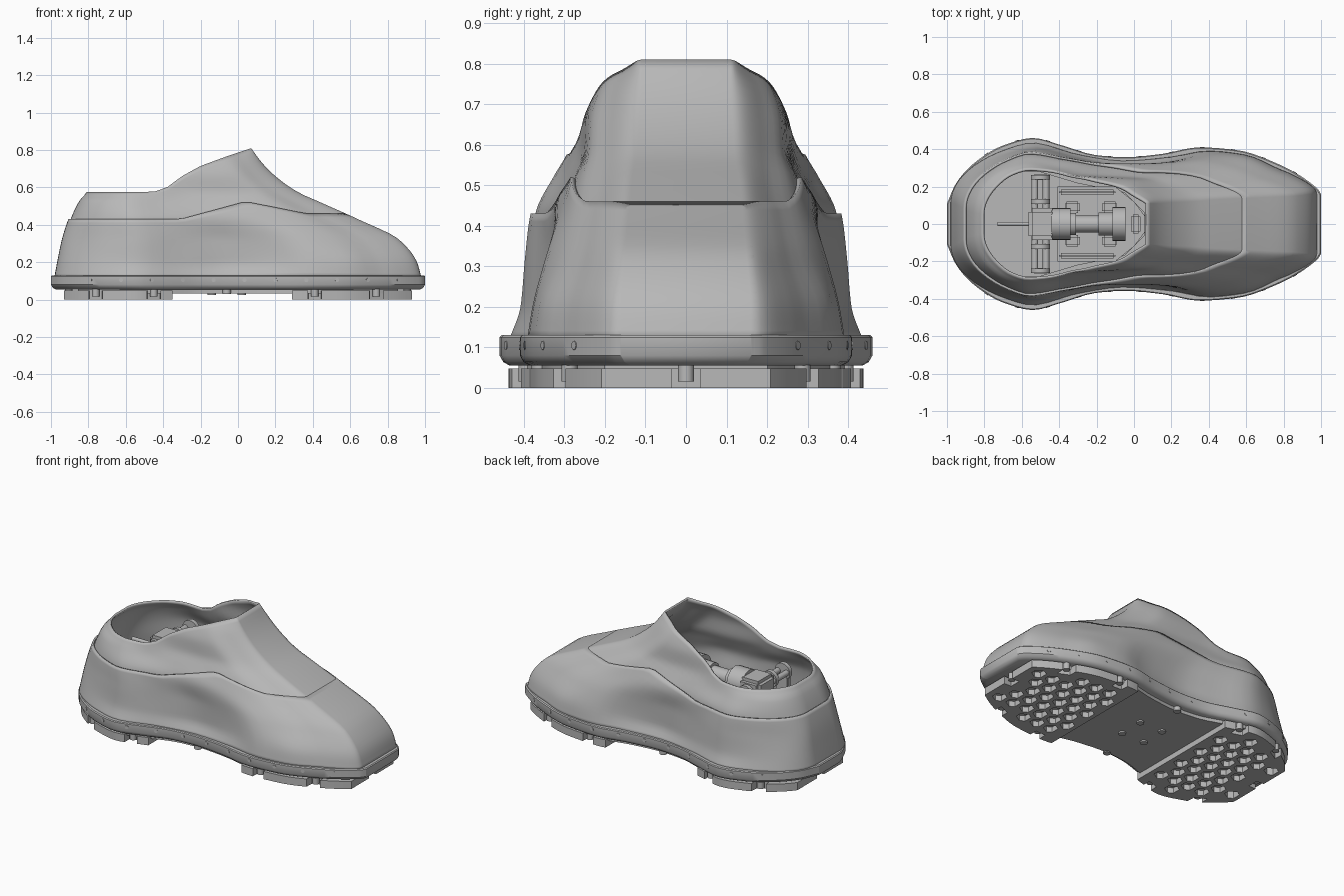
import bpy, bmesh, math
from mathutils import Vector, Matrix

cube = bpy.data.objects.get("Cube")
if cube:
    bpy.data.objects.remove(cube)

grey = bpy.data.materials.new("mid_grey")
grey.use_nodes = True
GREY = (0.48, 0.48, 0.48, 1)
grey.diffuse_color = GREY
grey.node_tree.nodes["Principled BSDF"].inputs["Base Color"].default_value = GREY


def finish(name, bm, angle=35):
    bmesh.ops.recalc_face_normals(bm, faces=bm.faces)
    me = bpy.data.meshes.new(name)
    bm.to_mesh(me)
    bm.free()
    me.materials.append(grey)
    ob = bpy.data.objects.new(name, me)
    bpy.context.collection.objects.link(ob)
    bpy.ops.object.select_all(action='DESELECT')
    ob.select_set(True)
    bpy.context.view_layer.objects.active = ob
    bpy.ops.object.shade_smooth_by_angle(angle=math.radians(angle))
    return ob


def smooth(xs, ys, t):
    """Monotone cubic interpolation."""
    t = min(max(t, xs[0]), xs[-1])
    d = [(ys[i + 1] - ys[i]) / (xs[i + 1] - xs[i]) for i in range(len(xs) - 1)]

    def slope(i):
        if i in (0, len(d)):
            return d[min(i, len(d) - 1)]
        a, b = d[i - 1], d[i]
        return 2 * a * b / (a + b) if a * b > 0 else 0

    i = max(k for k in range(len(d)) if t >= xs[k])
    h = xs[i + 1] - xs[i]
    s = (t - xs[i]) / h
    return (ys[i] + s * h * slope(i) * (1 - s) ** 2 - s * s * (1 - s) * h * slope(i + 1)
            + (ys[i + 1] - ys[i]) * s * s * (3 - 2 * s))


def linear(pts, t):
    for (a, za), (b, zb) in zip(pts, pts[1:]):
        if t <= b:
            return za + (zb - za) * max(0, t - a) / (b - a)
    return pts[-1][1]


def loft(bm, rings, caps=True):
    vs = [[bm.verts.new(p) for p in r] for r in rings]
    n = len(vs[0])
    for a, b in zip(vs, vs[1:]):
        for i in range(n):
            bm.faces.new((a[i], a[(i + 1) % n], b[(i + 1) % n], b[i]))
    if caps:
        bm.faces.new(vs[0])
        bm.faces.new(vs[-1])


def mirror_loop(half):
    return half + [(x, -y, *z) for x, y, *z in reversed(half)]


# Upper: height, heel x, toe x, then half widths from heel to toe
STATIONS = (0, .06, .14, .22, .35, .47, .6, .7, .8, .9, 1)
ANGLES = [math.acos(1 - 2 * s) for s in STATIONS]
SLICES = [
    (.12, -.97, .98, .10, .30, .385, .425, .36, .33, .35, .38, .36, .28, .16),
    (.2, -.955, .957, .10, .285, .365, .397, .34, .30, .325, .367, .35, .27, .16),
    (.32, -.93, .862, .09, .265, .35, .386, .335, .30, .315, .335, .305, .235, .15),
    (.43, -.895, .642, .07, .255, .335, .372, .34, .315, .31, .30, .275, .215, .14),
    (.525, -.85, .43, .06, .235, .30, .325, .30, .285, .275, .27, .255, .20, .13),
    (.575, -.81, .32, .05, .20, .27, .295, .285, .265, .255, .25, .24, .195, .12),
    (.66, -.78, .2, .05, .19, .24, .26, .26, .255, .25, .245, .235, .19, .115),
    (.73, -.75, .13, .05, .18, .21, .22, .225, .225, .225, .222, .215, .18, .11),
    (.81, -.7, .07, .05, .14, .17, .18, .18, .18, .18, .175, .16, .14, .11)]
COLUMNS = list(zip(*SLICES))
RIM = [(-.81, .575), (-.45, .577), (-.38, .60), (-.3, .66), (-.2, .715), (-.05, .77), (.07, .81)]
OVERLAY = [(-.9, .43), (-.31, .43), (.04, .525), (.37, .46), (.58, .46)]


def upper_x(u, z):
    a, b = (smooth(COLUMNS[0], COLUMNS[k], z) for k in (1, 2))
    return a + (b - a) * u


def upper_y(u, z):
    angle = math.acos(1 - 2 * u)
    return smooth(COLUMNS[0], [smooth(ANGLES, s[3:], angle) for s in SLICES], z)


def height_limit(u, line):
    lo, hi = .12, .81
    for _ in range(22):
        mid = (lo + hi) / 2
        if mid < linear(line, upper_x(u, mid)):
            lo = mid
        else:
            hi = mid
    return lo


def upper_shell(name, line, rows, grow, thickness):
    us = [.5 - .5 * math.cos(math.pi * i / 44) for i in range(45)]
    tops = [height_limit(u, line) for u in us]
    rings = []
    for r in range(rows + 1):
        half = []
        for u, top in zip(us, tops):
            z = .12 + (top - .12) * r / rows
            fade = grow * min(1, (1 - u) / .08)
            x = upper_x(u, z) - fade * max(0, 1 - u / .12)
            half.append((x, upper_y(u, z) + fade, z))
        rings.append(mirror_loop(half))
    bm = bmesh.new()
    loft(bm, rings, caps=False)
    ob = finish(name, bm, 50)
    mod = ob.modifiers.new("thickness", 'SOLIDIFY')
    mod.thickness = thickness
    mod.offset = -1


upper_shell("upper_collar", RIM, 30, 0, .012)
upper_shell("lower_overlay", OVERLAY, 16, .012, .011)

# Sole outline
SOLE_X = (-1, -.95, -.85, -.7, -.54, -.4, -.2, -.05, .15, .35, .55, .75, .98, 1)
SOLE_Y = (.11, .22, .33, .42, .46, .425, .368, .357, .375, .41, .395, .33, .19, .16)


def sole_y(x):
    return smooth(SOLE_X, SOLE_Y, x)


def sole_loop(inset, z, reach=1, n=60):
    half = []
    for i in range(n + 1):
        x = -reach * math.cos(math.pi * i / n)
        half.append((x * (1 - inset), sole_y(x) - inset, z))
    return mirror_loop(half)


bm = bmesh.new()
loft(bm, [sole_loop(i, z) for z, i in ((.055, .025), (.064, .009), (.08, 0), (.125, 0), (.13, .005))])
finish("sole_band", bm)

bm = bmesh.new()
loft(bm, [sole_loop(.05, z, .9) for z in (.034, .06)])
finish("bottom_plate", bm)


def cylinder(name, pos, r, length, axis, sides=24):
    bm = bmesh.new()
    turn = Vector((0, 0, 1)).rotation_difference(Vector(axis)).to_matrix().to_4x4()
    bmesh.ops.create_cone(bm, cap_ends=True, segments=sides, radius1=r, radius2=r,
                          depth=length, matrix=Matrix.Translation(pos) @ turn)
    finish(name, bm)


def box(name, pos, size, bevel=.01):
    bm = bmesh.new()
    bmesh.ops.create_cube(bm, size=1, matrix=Matrix.Translation(pos) @ Matrix.Diagonal((*size, 1)))
    bmesh.ops.bevel(bm, geom=bm.edges[:], offset=bevel, segments=2, affect='EDGES')
    finish(name, bm)


# Rivets along both sides of the sole band
for side in (1, -1):
    for i in range(11):
        x = -.79 + .165 * i
        dy = (sole_y(x + .01) - sole_y(x - .01)) / .02
        cylinder("sole_rivet", (x, side * sole_y(x), .105), .011, .004, (-dy, side, 0), 12)


# Tread pads: notched outline with a lattice of blunt triangular pockets
def tread_pad(name, x0, x1, clips, tip):
    depth, wide = .05, .035
    xs = [x0 + (x1 - x0) * i / 24 for i in range(25)]
    xs = [x for x in xs if all(abs(x - c) > wide + .004 for c in clips)]
    half = [(x, sole_y(x) - .022) for x in xs]
    for c in clips:
        for edge in (c - wide, c + wide):
            y = sole_y(edge) - .022
            half += [(edge - .001, y if edge < c else y - depth),
                     (edge + .001, y - depth if edge < c else y)]
    half.sort()
    if tip == x1:
        half += [(tip, wide), (tip - depth, wide)]
    else:
        half = [(tip + depth, wide), (tip, wide)] + half
    loops = [mirror_loop(half)]
    step = .1
    for row in range(-4, 5):
        for col in range(7):
            x = x0 + .06 + (col + .5 * (row % 2)) * step
            y = row * step * .866
            near_clip = any(abs(x - c) < wide + .05 for c in clips)
            room = min(sole_y(x + .05), sole_y(x - .05)) - .075 - depth * near_clip
            near_tip = abs(x - tip) < depth + .06 and abs(y) < wide + .06
            if x < x1 - .05 and abs(y) < room and not near_tip:
                loops.append([(x + .043 * math.cos(a), y + .043 * math.sin(a))
                              for k in range(3) for a in (k * math.tau / 3 - .4, k * math.tau / 3 + .4)])
    bm = bmesh.new()
    edges = []
    for loop in loops:
        vs = [bm.verts.new((x, y, 0)) for x, y in loop]
        edges += [bm.edges.new((a, b)) for a, b in zip(vs, vs[1:] + vs[:1])]
    bmesh.ops.triangle_fill(bm, use_beauty=True, use_dissolve=False, edges=edges, normal=(0, 0, -1))
    grown = bmesh.ops.extrude_face_region(bm, geom=bm.faces[:], use_keep_orig=True)["geom"]
    bmesh.ops.translate(bm, vec=(0, 0, .048), verts=[v for v in grown if isinstance(v, bmesh.types.BMVert)])
    finish(name, bm)
    spots = [(c, s * (sole_y(c) - .047)) for c in clips for s in (1, -1)]
    spots.append((tip - math.copysign(.025, tip), 0))
    for x, y in spots:
        cylinder("tread_clip", (x, y, .036), .02, .04, (0, 0, 1), 12)


tread_pad("heel_tread", -.93, -.35, (-.76, -.45), -.93)
tread_pad("forefoot_tread", .29, .93, (.41, .74), .93)

# Fasteners under the arch
for x in (-.14, .02):
    for y in (-.08, .08):
        cylinder("arch_screw", (x, y, .031), .022, .012, (0, 0, 1), 16)
for y in (-.31, .31):
    cylinder("arch_clip", (-.06, y, .042), .022, .025, (0, 0, 1), 12)


# Inner tray and tapered chassis
def slab(name, half, low, high):
    bm = bmesh.new()
    loft(bm, [mirror_loop([(x, y, z) for x, y in half]) for z in (low, high)])
    finish(name, bm)


slab("inner_tray", [(-.83, .1), (-.75, .22), (-.62, .28), (-.5, .28), (-.3, .22), (-.05, .17), (.06, .06)], .26, .29)
slab("chassis_plate", [(-.41, .2), (-.1, .2), (.0, .12), (.06, .04)], .285, .335)
for y in (-.17, .17):
    box("chassis_rail", (-.25, y, .35), (.3, .03, .07))
for x in (-.33, -.13):
    for y in (-.09, .09):
        box("chassis_pad", (x, y, .345), (.08, .06, .03))
box("front_bracket", (.01, 0, .35), (.05, .1, .06))

# Drive unit: motor along the length, axle across
X, Y = (1, 0, 0), (0, 1, 0)
box("gear_block", (-.49, 0, .44), (.15, .17, .15), .02)
cylinder("drive_motor", (-.39, 0, .45), .085, .1, X)
cylinder("drive_shaft", (-.22, 0, .45), .045, .24, X)
cylinder("shaft_collar", (-.33, 0, .45), .06, .04, X)
cylinder("end_drum", (-.08, 0, .45), .09, .07, X)
cylinder("drum_flange", (-.15, 0, .45), .062, .08, X)
cylinder("rear_rod", (-.64, 0, .42), .012, .18, X, 12)
for x in (-.53, -.47):
    cylinder("cross_rod", (x, 0, .45), .018, .52, Y, 16)
for y in (-.25, -.12, .12, .25):
    cylinder("rod_ring", (-.5, y, .45), .052, .025, Y)
for y in (-.25, .25):
    box("rod_support", (-.5, y, .35), (.08, .03, .15), .005)
